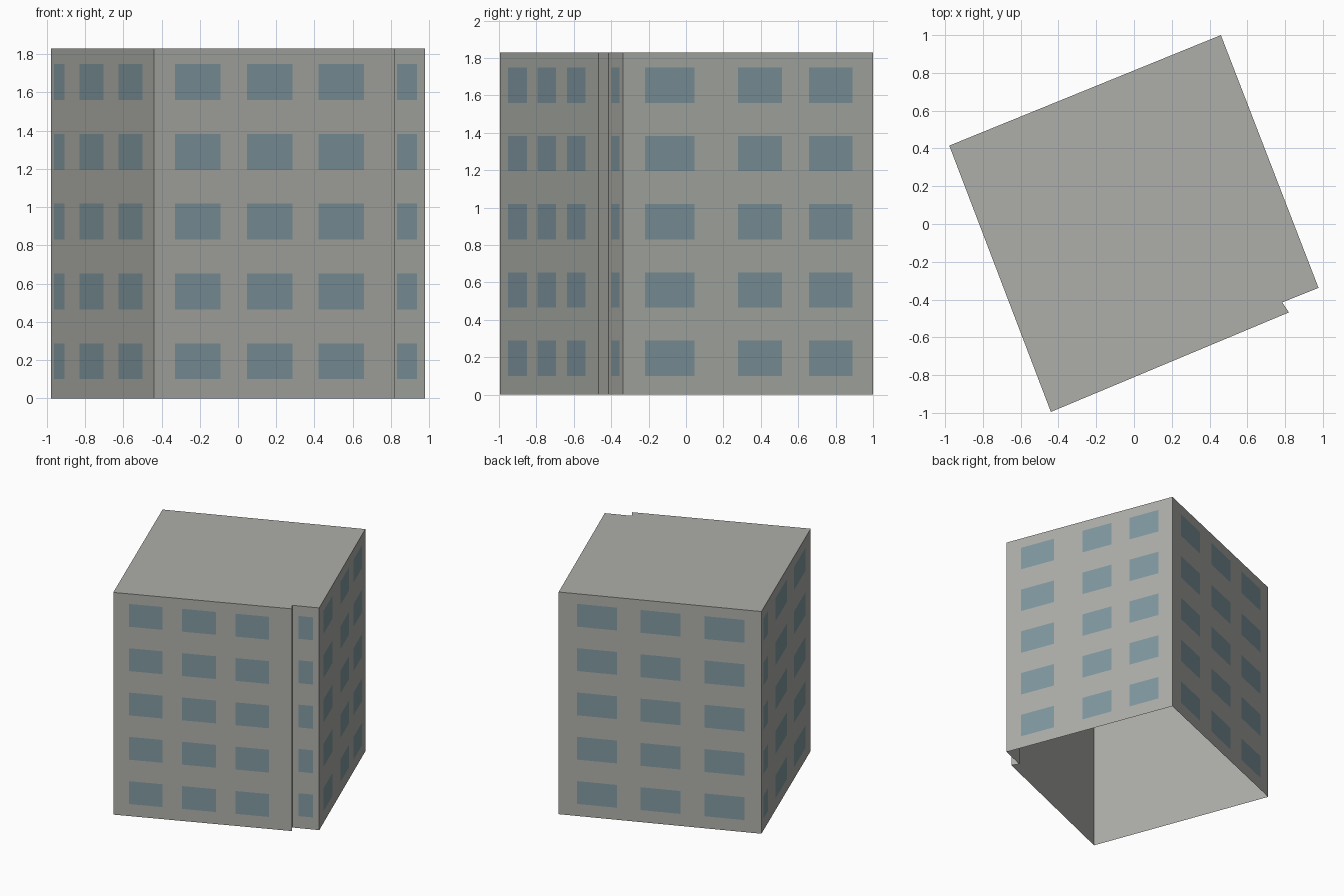
import bpy
import bmesh
from mathutils import Vector

if "Cube" in bpy.data.objects:
    bpy.data.objects.remove(bpy.data.objects["Cube"], do_unlink=True)

HEIGHT = 1.83
PROUD = 0.002          # how far the window panes stand off the wall
FLOORS = 5
SILL, STOREY, PANE = 0.10, 0.365, 0.188


def material(name, colour):
    mat = bpy.data.materials.new(name)
    mat.use_nodes = True
    mat.diffuse_color = colour
    mat.node_tree.nodes["Principled BSDF"].inputs["Base Color"].default_value = colour
    return mat


def finish(name, bm, mat):
    mesh = bpy.data.meshes.new(name)
    bm.to_mesh(mesh)
    bm.free()
    mesh.materials.append(mat)
    obj = bpy.data.objects.new(name, mesh)
    bpy.context.collection.objects.link(obj)
    return obj


concrete = material("concrete grey", (0.42, 0.43, 0.40, 1))
glass = material("window blue", (0.22, 0.315, 0.355, 1))

# Footprint, anticlockwise from the front corner, with a notch near the right end
plan = [Vector(p) for p in ((-0.44, -0.995), (0.82, -0.468), (0.785, -0.415),
                            (0.977, -0.338), (0.46, 1.0), (-0.978, 0.415))]

# Shell: walls and roof, open underneath
bm = bmesh.new()
base = [bm.verts.new((p.x, p.y, 0)) for p in plan]
top = [bm.verts.new((p.x, p.y, HEIGHT)) for p in plan]
for i in range(len(plan)):
    j = (i + 1) % len(plan)
    bm.faces.new((base[i], base[j], top[j], top[i]))
bm.faces.new(top)
finish("building_shell", bm, concrete)


def windows(name, side, columns):
    """Grid of panes on one wall; columns are spans along the wall from 0 to 1."""
    start, end = plan[side], plan[(side + 1) % len(plan)]
    run = end - start
    out = Vector((run.y, -run.x)).normalized() * PROUD
    bm = bmesh.new()
    for floor in range(FLOORS):
        low = SILL + floor * STOREY
        high = low + PANE
        for a, b in columns:
            p, q = start + run * a + out, start + run * b + out
            corners = ((p, low), (q, low), (q, high), (p, high))
            bm.faces.new([bm.verts.new((c.x, c.y, z)) for c, z in corners])
    finish(name, bm, glass)


# Window panes on each wall
windows("front_windows", 0, [(0.087, 0.276), (0.385, 0.574), (0.683, 0.872)])
windows("front_bay_windows", 2, [(0.24, 0.78)])
windows("left_windows", 3, [(0.088, 0.287), (0.459, 0.635), (0.743, 0.918)])
windows("back_windows", 4, [(0.09, 0.287), (0.405, 0.602), (0.72, 0.917)])
windows("right_windows", 5, [(0.034, 0.132), (0.278, 0.512), (0.659, 0.893)])
